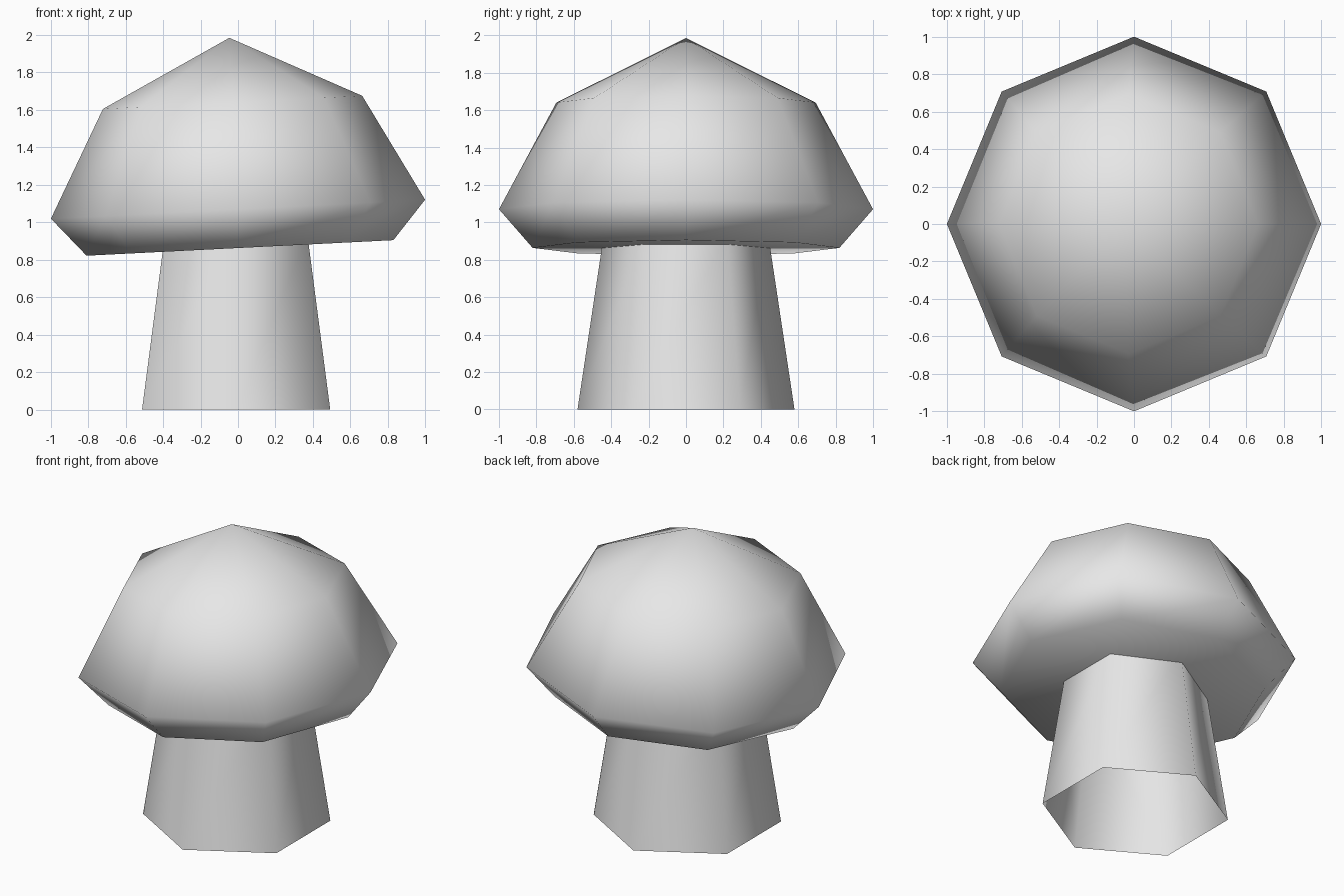
import bpy, bmesh, math
from mathutils import Matrix

cube = bpy.data.objects.get("Cube")
if cube:
    bpy.data.objects.remove(cube, do_unlink=True)

grey = bpy.data.materials.new("plain grey")
grey.use_nodes = True
colour = (0.8, 0.8, 0.8, 1)
grey.diffuse_color = colour
grey.node_tree.nodes["Principled BSDF"].inputs["Base Color"].default_value = colour


def lathe(name, rings, sides, turn=0, apex=None, close_bottom=False):
    """Smooth-shaded solid of revolution from (radius, height) rings, bottom to top."""
    bm = bmesh.new()
    loops = []
    for radius, height in rings:
        angles = [turn + math.tau * i / sides for i in range(sides)]
        loops.append([bm.verts.new((radius * math.cos(a), radius * math.sin(a), height))
                      for a in angles])
    for low, high in zip(loops, loops[1:]):
        for i in range(sides):
            j = (i + 1) % sides
            bm.faces.new((low[i], low[j], high[j], high[i]))
    if apex is not None:
        tip = bm.verts.new((0, 0, apex))
        for i in range(sides):
            bm.faces.new((loops[-1][i], loops[-1][(i + 1) % sides], tip))
    if close_bottom:
        bm.faces.new(loops[0][::-1])
    for face in bm.faces:
        face.smooth = True
    mesh = bpy.data.meshes.new(name)
    bm.to_mesh(mesh)
    bm.free()
    mesh.materials.append(grey)
    obj = bpy.data.objects.new(name, mesh)
    bpy.context.collection.objects.link(obj)
    return obj


# Hollow six-sided stem, open at the foot and tucked into the cap
stem = lathe("stem", [(0.58, 0), (0.44, 0.93)], 6, turn=math.pi / 6)
stem.location.x = -0.01

# Eight-sided cap, tipped slightly so its left side is higher
cap = lathe("cap", [(0.82, -0.207), (1.0, 0), (0.693, 0.571)], 8,
            apex=0.916, close_bottom=True)
cap.matrix_world = Matrix.Translation((0, 0, 1.07)) @ Matrix.Rotation(math.radians(-2.9), 4, "Y")
